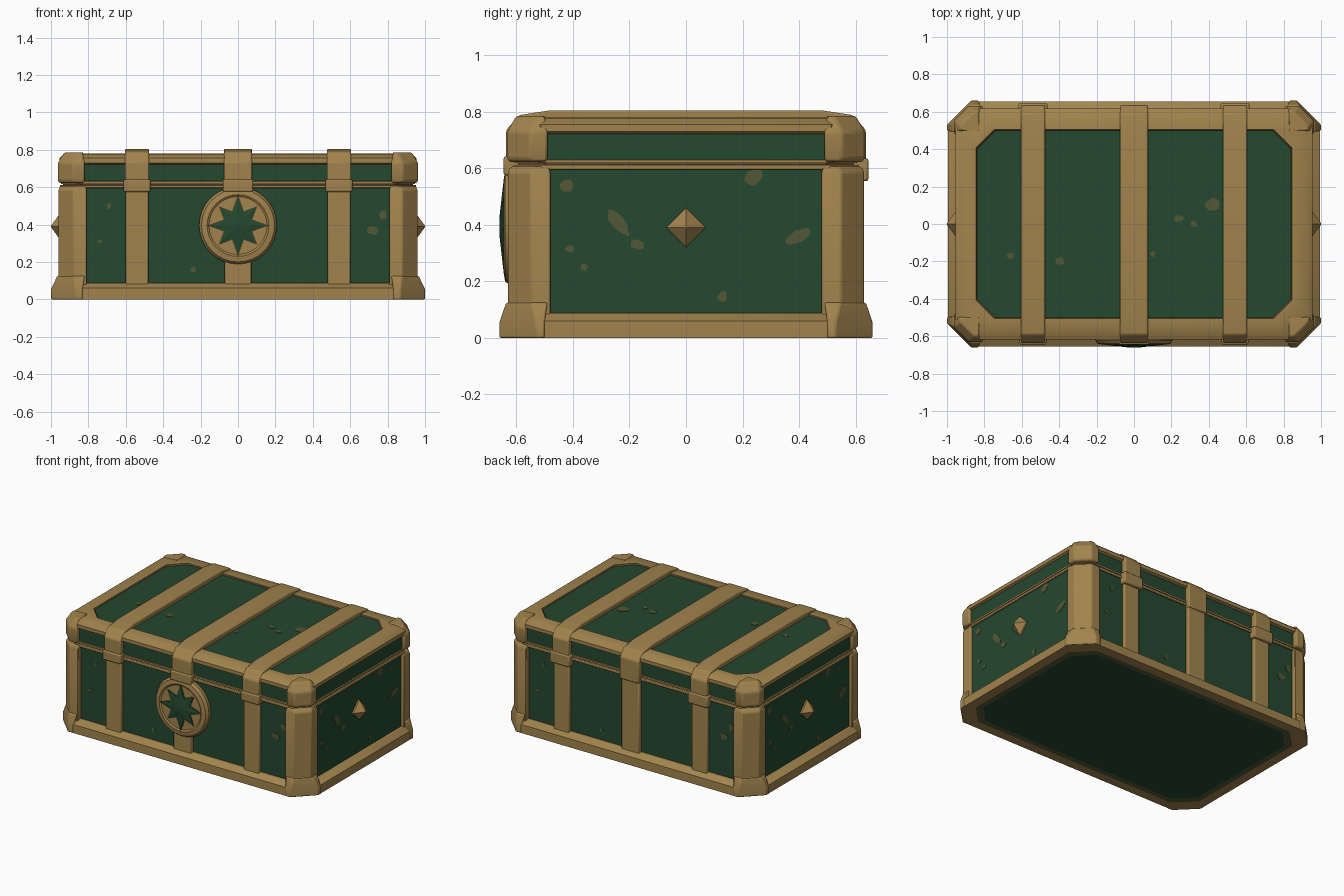
import bpy, bmesh, math, random

if "Cube" in bpy.data.objects:
    bpy.data.objects.remove(bpy.data.objects["Cube"], do_unlink=True)
random.seed(4)


def material(name, rgb):
    m = bpy.data.materials.new(name)
    m.use_nodes = True
    color = (*rgb, 1)
    m.diffuse_color = color
    bsdf = next(n for n in m.node_tree.nodes if n.type == "BSDF_PRINCIPLED")
    bsdf.inputs["Base Color"].default_value = color
    bsdf.inputs["Roughness"].default_value = 0.7
    return m


MATS = {
    "gold": material("aged gold", (0.36, 0.23, 0.075)),
    "green": material("dark green", (0.017, 0.065, 0.028)),
    "olive": material("worn olive", (0.085, 0.095, 0.035)),
    "brown": material("dark bronze", (0.11, 0.065, 0.025)),
}


def loft(name, rings, paint="gold", bevel=0.0):
    """Skin closed rings; paint is one colour, or start cap, bands, end cap."""
    if isinstance(paint, str):
        paint = [paint] * (len(rings) + 1)
    used = sorted(set(paint))
    bm = bmesh.new()
    loops = [[bm.verts.new(p) for p in ring] for ring in rings]
    n = len(loops[0])
    bm.faces.new(loops[0][::-1]).material_index = used.index(paint[0])
    for a, b, color in zip(loops, loops[1:], paint[1:]):
        for i in range(n):
            j = (i + 1) % n
            bm.faces.new((a[i], a[j], b[j], b[i])).material_index = used.index(color)
    bm.faces.new(loops[-1]).material_index = used.index(paint[-1])
    bmesh.ops.recalc_face_normals(bm, faces=bm.faces)
    mesh = bpy.data.meshes.new(name)
    bm.to_mesh(mesh)
    bm.free()
    for key in used:
        mesh.materials.append(MATS[key])
    ob = bpy.data.objects.new(name, mesh)
    bpy.context.collection.objects.link(ob)
    bpy.ops.object.select_all(action="DESELECT")
    ob.select_set(True)
    bpy.context.view_layer.objects.active = ob
    bpy.ops.object.shade_smooth_by_angle(angle=math.radians(30))
    if bevel:
        mod = ob.modifiers.new("soft edges", "BEVEL")
        mod.width, mod.segments, mod.limit_method = bevel, 2, "ANGLE"
    return ob


def octagon(hx, hy, c, z):
    quarter = [(hx, hy - c), (hx - c, hy)]
    pts = quarter + [(-x, y) for x, y in quarter[::-1]]
    return [(x, y, z) for x, y in pts + [(-x, -y) for x, y in pts]]


def corner(sx, sy, hx, hy, c, ax, ay, z):
    plan = [(ax, hy), (hx - c, hy), (hx, hy - c), (hx, ay), (hx - 0.1, ay), (ax, hy - 0.1)]
    return [(sx * x, sy * y, z) for x, y in plan]


def block(name, x, w, y0, y1, z0, z1, bevel=0.008):
    def ring(z):
        return [(x - w, y0, z), (x + w, y0, z), (x + w, y1, z), (x - w, y1, z)]
    return loft(name, [ring(z0), ring(z1)], "gold", bevel)


# Body, rim and lid
loft("body", [octagon(.94, .60, .10, z) for z in (.03, .60)], "green")
loft("seam", [octagon(.935, .595, .10, z) for z in (.59, .63)], "brown")
loft("body_rim", [octagon(.952, .612, .105, z) for z in (.595, .612)], "gold", .004)
loft("lid", [
    octagon(.947, .607, .10, .618), octagon(.947, .607, .10, .63),
    octagon(.94, .60, .10, .632), octagon(.94, .60, .10, .722),
    octagon(.955, .617, .105, .73), octagon(.955, .617, .105, .755),
    octagon(.93, .59, .11, .778), octagon(.846, .506, .10, .78),
    octagon(.84, .50, .10, .772)],
    ["gold", "gold", "gold", "green", "gold", "gold", "gold", "gold", "brown", "green"])

# Base moulding with a painted underside
loft("base_trim", [
    octagon(.89, .55, .12, 0), octagon(.93, .59, .13, 0), octagon(.995, .655, .13, 0),
    octagon(.995, .655, .13, .06), octagon(.955, .617, .115, .088),
    octagon(.93, .59, .10, .088)],
    ["green", "olive", "gold", "gold", "gold", "gold", "gold"])

# Corner feet, posts and lid caps
for sx, side in ((1, "left"), (-1, "right")):
    for sy, end in ((-1, "front"), (1, "back")):
        tag = f"{end}_{side}"
        loft("foot_" + tag, [
            corner(sx, sy, 1.0, .66, .13, .83, .50, 0),
            corner(sx, sy, 1.0, .66, .13, .83, .50, .055),
            corner(sx, sy, .966, .636, .09, .82, .49, .125)], "gold", .006)
        loft("post_" + tag, [
            corner(sx, sy, .96, .63, .08, .81, .48, .07),
            corner(sx, sy, .96, .63, .08, .81, .48, .585),
            corner(sx, sy, .95, .62, .08, .815, .485, .606)], "gold", .006)
        loft("lid_cap_" + tag, [
            corner(sx, sy, .955, .625, .08, .825, .495, .622),
            corner(sx, sy, .962, .632, .08, .82, .49, .635),
            corner(sx, sy, .962, .632, .08, .82, .49, .73),
            corner(sx, sy, .93, .60, .075, .83, .50, .785)], "gold", .008)

# Straps over the lid and down the body
half = [(.636, .58), (.636, .735), (.59, .788), (.48, .805)]
inner = [(.58, .58), (.58, .72), (.56, .75), (.48, .76)]
for x, w, tag in ((-.54, .065, "right"), (0, .075, "middle"), (.54, .065, "left")):
    outline = half + [(-y, z) for y, z in half[::-1]]
    under = inner + [(-y, z) for y, z in inner[::-1]]
    sections = [[(x - w, *o), (x + w, *o), (x + w, *u), (x - w, *u)]
                for o, u in zip(outline, under)]
    loft("lid_strap_" + tag, sections, "gold", .008)
    for sy, end in ((-1, "front"), (1, "back")):
        ys = sorted((sy * .58, sy * .624))
        block(f"body_strap_{end}_{tag}", x, w - .004, *ys, .06, .605)
    block("front_clasp_" + tag, x, w + .006, -.645, -.59, .575, .642)
    if x:
        block("hinge_" + tag, x, w + .012, .59, .645, .555, .635)


# Round lock plate with a raised star
def disc(r, y, n=32):
    return [(r * math.cos(math.tau * i / n), y, .395 + r * math.sin(math.tau * i / n))
            for i in range(n)]


loft("lock_plate", [disc(.208, -.59), disc(.208, -.622), disc(.195, -.64),
                    disc(.165, -.645), disc(.155, -.638), disc(.05, -.64)], "gold")


def star(scale, y):
    pts = []
    for i in range(16):
        r = scale * ((.155 if i % 4 == 0 else .138) if i % 2 == 0 else .078)
        a = math.tau * i / 16
        pts.append((r * math.cos(a), y, .395 + r * math.sin(a)))
    return pts


loft("star_edge", [star(1.07, -.63), star(1.07, -.642)], "brown")
loft("star", [star(1, -.63), star(1, -.646), star(.2, -.66)], "green")

# Pointed studs on the ends
for sx, side in ((1, "left"), (-1, "right")):
    def diamond(r, x):
        return [(sx * x, r * c, .39 + r * s) for c, s in ((1, 0), (0, 1), (-1, 0), (0, -1))]
    loft("stud_" + side, [diamond(.07, .93), diamond(.07, .95), diamond(.055, .962),
                          diamond(.004, 1.0)], "gold")


# Worn paint patches as thin plates
def patch(name, place, u, v, ru, rv, tilt=0.0):
    rim = []
    for i in range(12):
        a = math.tau * i / 12
        k = random.uniform(.8, 1.15)
        p, q = ru * k * math.cos(a), rv * k * math.sin(a)
        rim.append((u + p * math.cos(tilt) - q * math.sin(tilt),
                    v + p * math.sin(tilt) + q * math.cos(tilt)))
    loft(name, [[place(a, b, d) for a, b in rim] for d in (-.003, .003)], "olive")


for u, v, ru, rv, tilt in ((-.42, .54, .025, .025, 0), (-.24, .41, .06, .022, -.9),
                           (-.41, .315, .018, .014, 0), (-.17, .33, .024, .018, 0),
                           (.13, .145, .018, .022, 0), (.4, .36, .05, .025, .5),
                           (.24, .57, .035, .025, .8), (-.36, .25, .012, .015, 0)):
    patch("wear_left", lambda a, b, d: (.94 + d, a, b), u, v, ru, rv, tilt)
    patch("wear_right", lambda a, b, d: (-.94 - d, a, b), -u, v, ru, rv, -tilt)
for u, v, ru, rv in ((.72, .37, .03, .025), (.775, .45, .02, .025), (-.24, .16, .015, .015),
                     (-.69, .5, .012, .018), (-.74, .31, .012, .01)):
    patch("wear_front", lambda a, b, d: (a, -.60 - d, b), u, v, ru, rv)
    patch("wear_back", lambda a, b, d: (a, .60 + d, b), -u, v, ru, rv)
for u, v, ru, rv in ((.42, .1, .04, .035), (.24, .03, .028, .016), (.32, 0, .02, .016),
                     (-.4, -.2, .025, .022), (-.66, -.17, .018, .016), (.1, -.16, .015, .015)):
    patch("wear_top", lambda a, b, d: (a, b, .772 + d), u, v, ru, rv)
